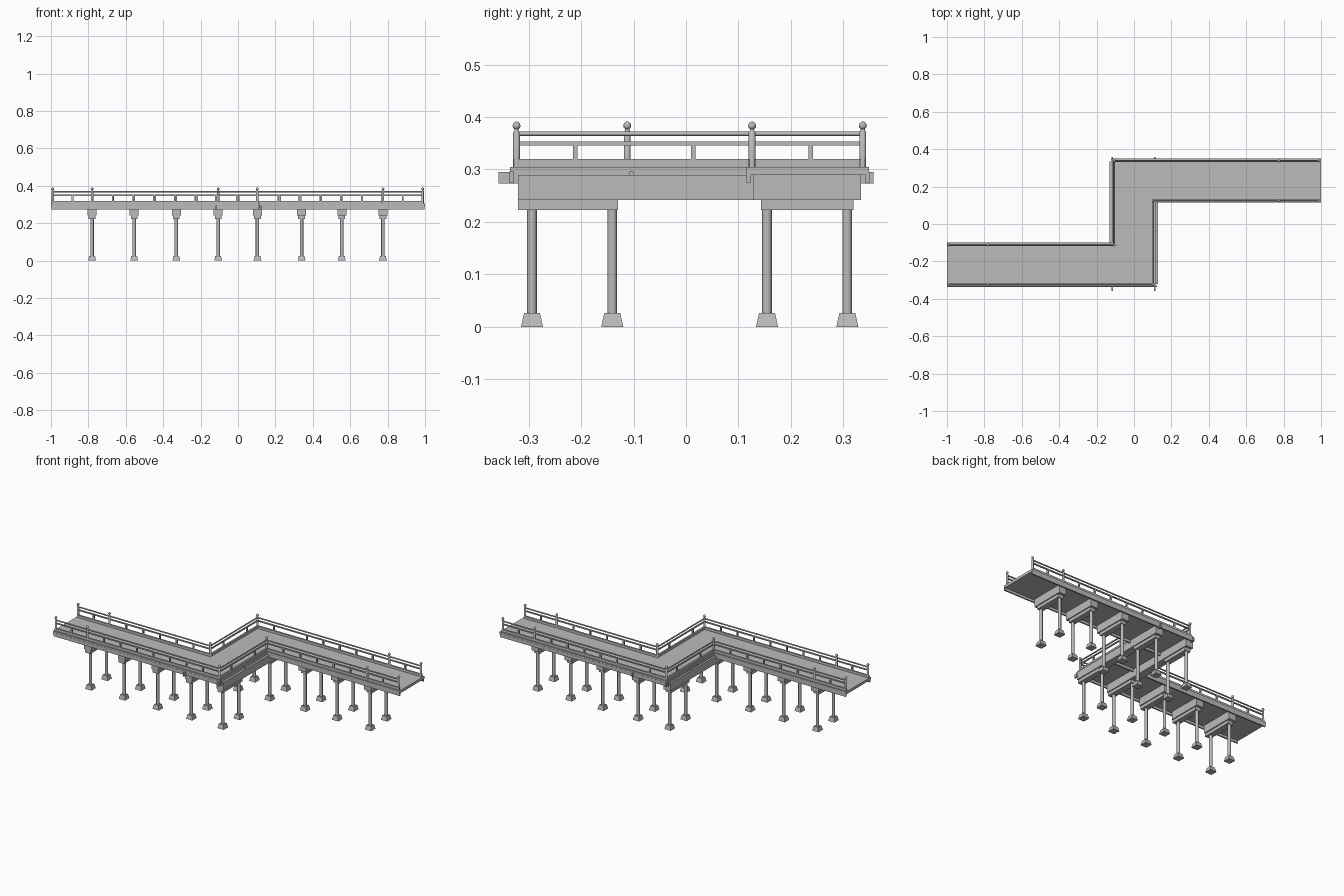
import bpy, bmesh, math
from mathutils import Vector, Matrix

if "Cube" in bpy.data.objects:
    bpy.data.objects.remove(bpy.data.objects["Cube"])

stone = bpy.data.materials.new("grey_stone")
stone.use_nodes = True
GREY = (0.5, 0.5, 0.5, 1)
stone.diffuse_color = GREY
stone.node_tree.nodes["Principled BSDF"].inputs["Base Color"].default_value = GREY


def finish(bm, name, smooth=False):
    bmesh.ops.recalc_face_normals(bm, faces=bm.faces)
    mesh = bpy.data.meshes.new(name)
    bm.to_mesh(mesh)
    bm.free()
    obj = bpy.data.objects.new(name, mesh)
    bpy.context.collection.objects.link(obj)
    mesh.materials.append(stone)
    if smooth:
        bpy.ops.object.select_all(action='DESELECT')
        obj.select_set(True)
        bpy.context.view_layer.objects.active = obj
        bpy.ops.object.shade_smooth_by_angle(angle=math.radians(40))
    return obj


def box(bm, x0, x1, y0, y1, z0, z1):
    size = Matrix.Diagonal((x1 - x0, y1 - y0, z1 - z0, 1))
    mid = Matrix.Translation(((x0 + x1) / 2, (y0 + y1) / 2, (z0 + z1) / 2))
    bmesh.ops.create_cube(bm, size=1, matrix=mid @ size)


def frustum(bm, x, y, z0, z1, r0, r1, sides, turn=0.0):
    place = Matrix.Translation((x, y, (z0 + z1) / 2)) @ Matrix.Rotation(turn, 4, 'Z')
    bmesh.ops.create_cone(bm, cap_ends=True, segments=sides, radius1=r0,
                          radius2=r1, depth=z1 - z0, matrix=place)


def lathe(bm, x, y, profile, sides=12):
    rings = [[bm.verts.new((x + r * math.cos(a), y + r * math.sin(a), z))
              for a in (math.tau * i / sides for i in range(sides))]
             for r, z in profile]
    for low, high in zip(rings, rings[1:]):
        for i in range(sides):
            j = (i + 1) % sides
            bm.faces.new((low[i], low[j], high[j], high[i]))
    bm.faces.new(rings[0])
    bm.faces.new(rings[-1])


# Rail lines: the back line is the front line turned half round
front = [(-0.99, -0.323), (0.103, -0.323), (0.103, 0.126), (0.987, 0.126)]
back = [(-0.003 - x, 0.014 - y) for x, y in reversed(front)]
lines = {"front": front, "back": back}
ARM_POST = {"low": -0.78, "high": 0.775}

# Zigzag deck slab
e = 0.012
outline = [(-1, -0.323 - e), (0.103 + e, -0.323 - e), (0.103 + e, 0.126 - e), (1, 0.126 - e),
           (1, 0.337 + e), (-0.106 - e, 0.337 + e), (-0.106 - e, -0.112 + e), (-1, -0.112 + e)]
bm = bmesh.new()
face = bm.faces.new([bm.verts.new((x, y, 0.289)) for x, y in outline])
slab = bmesh.ops.extrude_face_region(bm, geom=[face])
bmesh.ops.translate(bm, vec=(0, 0, 0.016),
                    verts=[v for v in slab["geom"] if isinstance(v, bmesh.types.BMVert)])
finish(bm, "deck")

# Edge beams, crossing and poking out at the corners
bm = bmesh.new()
for y in (-0.332, -0.104):
    box(bm, -0.998, 0.122, y - 0.004, y + 0.004, 0.274, 0.296)
for y in (0.119, 0.346):
    box(bm, -0.124, 0.998, y - 0.004, y + 0.004, 0.274, 0.296)
for x in (-0.115, 0.111):
    box(bm, x - 0.004, x + 0.004, -0.357, 0.357, 0.273, 0.2955)
finish(bm, "edge_beams")

# Supports under each arm: caps, pillars and footings
low_arm = [-0.78, -0.555, -0.33, -0.106, 0.104]
high_arm = [-0.106, 0.104, 0.34, 0.555, 0.775]
caps, pillars, footings = bmesh.new(), bmesh.new(), bmesh.new()
arms = ((low_arm, -0.217, (-0.32, -0.114), (-0.32, -0.13)),
        (high_arm, 0.231, (0.128, 0.334), (0.143, 0.319)))
for xs, mid, wide, narrow in arms:
    for x in xs:
        if abs(x) > 0.2:
            box(caps, x - 0.024, x + 0.024, *wide, 0.242, 0.289)
        box(caps, x - 0.018, x + 0.018, *narrow, 0.223, 0.242)
        for y in (mid - 0.0765, mid + 0.0765):
            frustum(pillars, x, y, 0.02, 0.223, 0.0092, 0.0092, 12)
            frustum(footings, x, y, 0, 0.026, 0.0297, 0.0215, 4, math.pi / 4)
for x in (-0.106, 0.104):
    box(caps, x - 0.024, x + 0.024, -0.32, 0.334, 0.242, 0.289)
finish(caps, "cap_beams")
finish(pillars, "pillars", True)
finish(footings, "footings")

# Railings
post = [(0.0065, 0.3), (0.0065, 0.371), (0.004, 0.374), (0.004, 0.377), (0.007, 0.380),
        (0.0075, 0.384), (0.006, 0.388), (0.002, 0.391)]
for side, pts in lines.items():
    posts, flat, round_rail = bmesh.new(), bmesh.new(), bmesh.new()
    stops = list(pts)
    stops.insert(1, (ARM_POST["low"], pts[0][1]))
    stops.insert(-1, (ARM_POST["high"], pts[-1][1]))
    for x, y in stops:
        lathe(posts, x, y, post)
    for a, b in zip(stops, stops[1:]):
        a, b = Vector(a), Vector(b)
        # low kerb rail and middle rail
        for half, z0, z1 in ((0.005, 0.304, 0.32), (0.0035, 0.346, 0.353)):
            box(flat, min(a.x, b.x) - half, max(a.x, b.x) + half,
                min(a.y, b.y) - half, max(a.y, b.y) + half, z0, z1)
        # round handrail
        run = b - a
        axis = Vector((run.x, run.y, 0))
        mid = (a + b) / 2
        place = (Matrix.Translation((mid.x, mid.y, 0.368))
                 @ axis.to_track_quat('Z', 'Y').to_matrix().to_4x4())
        bmesh.ops.create_cone(round_rail, cap_ends=True, segments=10, radius1=0.004,
                              radius2=0.004, depth=run.length, matrix=place)
        # short struts between kerb and middle rail
        if abs(run.y) > 0.1:
            spots = [Vector((a.x, y)) for y in (-0.211, 0.014, 0.238)
                     if min(a.y, b.y) < y < max(a.y, b.y)]
        else:
            count = max(2, round(run.length / 0.112))
            spots = [a + run * i / count for i in range(1, count)]
            if run.length > 0.8:
                spots = [p for p in spots if abs(p.x - 0.103) > 0.02]
        for p in spots:
            box(flat, p.x - 0.0045, p.x + 0.0045, p.y - 0.0045, p.y + 0.0045, 0.32, 0.346)
    finish(posts, side + "_posts", True)
    finish(flat, side + "_flat_rails")
    finish(round_rail, side + "_handrail", True)
